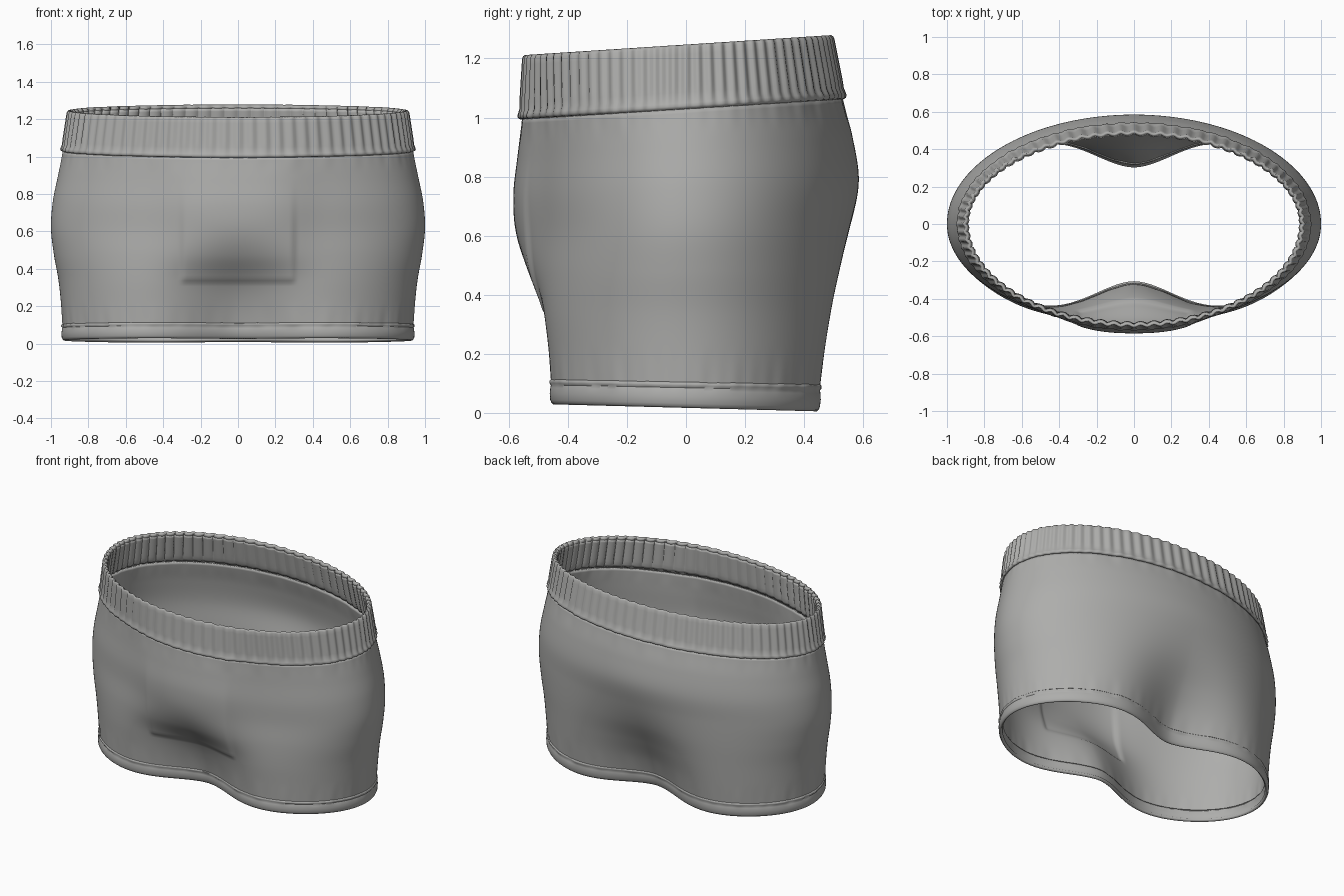
import bpy, bmesh, math, random

random.seed(4)
cube = bpy.data.objects.get("Cube")
if cube:
    bpy.data.objects.remove(cube)

SEGMENTS, RIBS = 480, 80

grey = bpy.data.materials.new("warm grey fabric")
grey.use_nodes = True
grey.diffuse_color = (0.42, 0.42, 0.41, 1)
grey.node_tree.nodes["Principled BSDF"].inputs["Base Color"].default_value = (0.42, 0.42, 0.41, 1)

# height, half width, front depth, back depth, front pinch, back pinch, front bulge
STATIONS = [
    (0.00, 0.93, 0.57, 0.56, 0.45, 0.45, 0.0),
    (0.20, 0.945, 0.575, 0.575, 0.37, 0.35, 0.0),
    (0.34, 0.96, 0.575, 0.58, 0.27, 0.24, 0.0),
    (0.48, 0.985, 0.56, 0.58, 0.12, 0.12, 0.02),
    (0.62, 1.0, 0.54, 0.58, 0.01, 0.04, 0.03),
    (0.76, 0.99, 0.54, 0.585, 0.0, 0.0, 0.04),
    (0.90, 0.962, 0.535, 0.565, 0.0, 0.0, 0.035),
    (1.03, 0.935, 0.535, 0.53, 0.0, 0.0, 0.02),
    (1.25, 0.90, 0.54, 0.485, 0.0, 0.0, 0.0),
]


def smoothstep(lo, hi, v):
    v = min(1, max(0, (v - lo) / (hi - lo)))
    return v * v * (3 - 2 * v)


def section(z):
    """Smoothly interpolated station values at a height."""
    last = len(STATIONS) - 1
    i = max(k for k in range(last) if STATIONS[k][0] <= z or k == 0)
    p0, p1 = STATIONS[max(i - 1, 0)], STATIONS[i]
    p2, p3 = STATIONS[i + 1], STATIONS[min(i + 2, last)]
    h = p2[0] - p1[0]
    u = (z - p1[0]) / h
    values = []
    for c in range(1, 7):
        m1 = (p2[c] - p0[c]) / (p2[0] - p0[0]) * h
        m2 = (p3[c] - p1[c]) / (p3[0] - p1[0]) * h
        d = p2[c] - p1[c]
        values.append(p1[c] + u * (m1 + u * (3 * d - 2 * m1 - m2 + u * (m1 + m2 - 2 * d))))
    return values


def cloth_point(z, t, out):
    """Point on the garment at height z and angle t, moved outward by out."""
    width, front, back, pinch_f, pinch_b, bulge = section(z)
    c, s = math.cos(t), math.sin(t)
    x = width * c
    fold = math.exp(-(abs(x) / 0.36) ** 1.8)
    if s < 0:
        y = front * s * (1 - pinch_f * fold)
        y -= bulge * math.exp(-(x / 0.36) ** 4)
        # raised front panel with a crisp lower edge
        panel = smoothstep(0.325, 0.345, z) * (1 - smoothstep(0.5, 0.95, z))
        y -= 0.012 * panel * (1 - smoothstep(0.28, 0.32, abs(x)))
    else:
        y = back * s * (1 - pinch_b * fold)
    x, y = x + out * c, y + out * s
    tilt = -0.028 + 0.093 * min(1, z / 1.05)
    return x, y, z + tilt * y


def loft(name, rows, thickness, relief):
    """Closed tube from (height, outset) rows, with relief(z, t) added."""
    bm = bmesh.new()
    rings = []
    for z, out in rows:
        angles = [2 * math.pi * k / SEGMENTS for k in range(SEGMENTS)]
        rings.append([bm.verts.new(cloth_point(z, t, out + relief(z, t))) for t in angles])
    for low, high in zip(rings, rings[1:]):
        for k in range(SEGMENTS):
            n = (k + 1) % SEGMENTS
            bm.faces.new((low[k], low[n], high[n], high[k]))
    mesh = bpy.data.meshes.new(name)
    bm.to_mesh(mesh)
    bm.free()
    mesh.materials.append(grey)
    obj = bpy.data.objects.new(name, mesh)
    bpy.context.collection.objects.link(obj)
    wall = obj.modifiers.new("wall", "SOLIDIFY")
    wall.thickness = thickness
    wall.offset = -1
    bpy.ops.object.select_all(action="DESELECT")
    obj.select_set(True)
    bpy.context.view_layer.objects.active = obj
    bpy.ops.object.shade_smooth_by_angle(angle=math.radians(50))
    return obj


# random puckers along the two seams
phases = [(random.randint(15, 70), random.uniform(0, 6.28)) for _ in range(5)]


def pucker(t):
    return sum(math.sin(f * t + p) for f, p in phases) / len(phases)


def body_relief(z, t):
    gather = 1 - smoothstep(0.1, 0.24, z) + smoothstep(0.93, 1.02, z)
    return 0.003 * gather * pucker(t)


def rib_relief(z, t):
    strength = 0.4 + 0.6 * smoothstep(1.03, 1.1, z)
    seam = 1 - smoothstep(1.03, 1.07, z)
    return 0.006 * strength * math.cos(RIBS * t) + 0.004 * seam * pucker(t)


def hem_relief(z, t):
    return 0.005 * smoothstep(0.075, 0.095, z) * pucker(t)


# main cloth
body_rows = [(0.085 + 0.945 * k / 60, 0) for k in range(61)]
loft("shorts_body", body_rows, 0.012, body_relief)

# ribbed elastic waistband with a rolled lower seam
band_rows = [(1.028, 0.0), (1.032, 0.009), (1.04, 0.014), (1.05, 0.012), (1.065, 0.008)]
band_rows += [(1.065 + 0.17 * k / 8, 0.008) for k in range(1, 9)]
band_rows += [(1.243, 0.005), (1.247, 0.0)]
loft("waistband", band_rows, 0.024, rib_relief)

# folded bottom hem
hem_rows = [(0.017, 0.0), (0.022, 0.006), (0.032, 0.01), (0.055, 0.01), (0.075, 0.006),
            (0.085, 0.002), (0.092, 0.006), (0.1, 0.005), (0.106, -0.002)]
loft("bottom_hem", hem_rows, 0.02, hem_relief)
